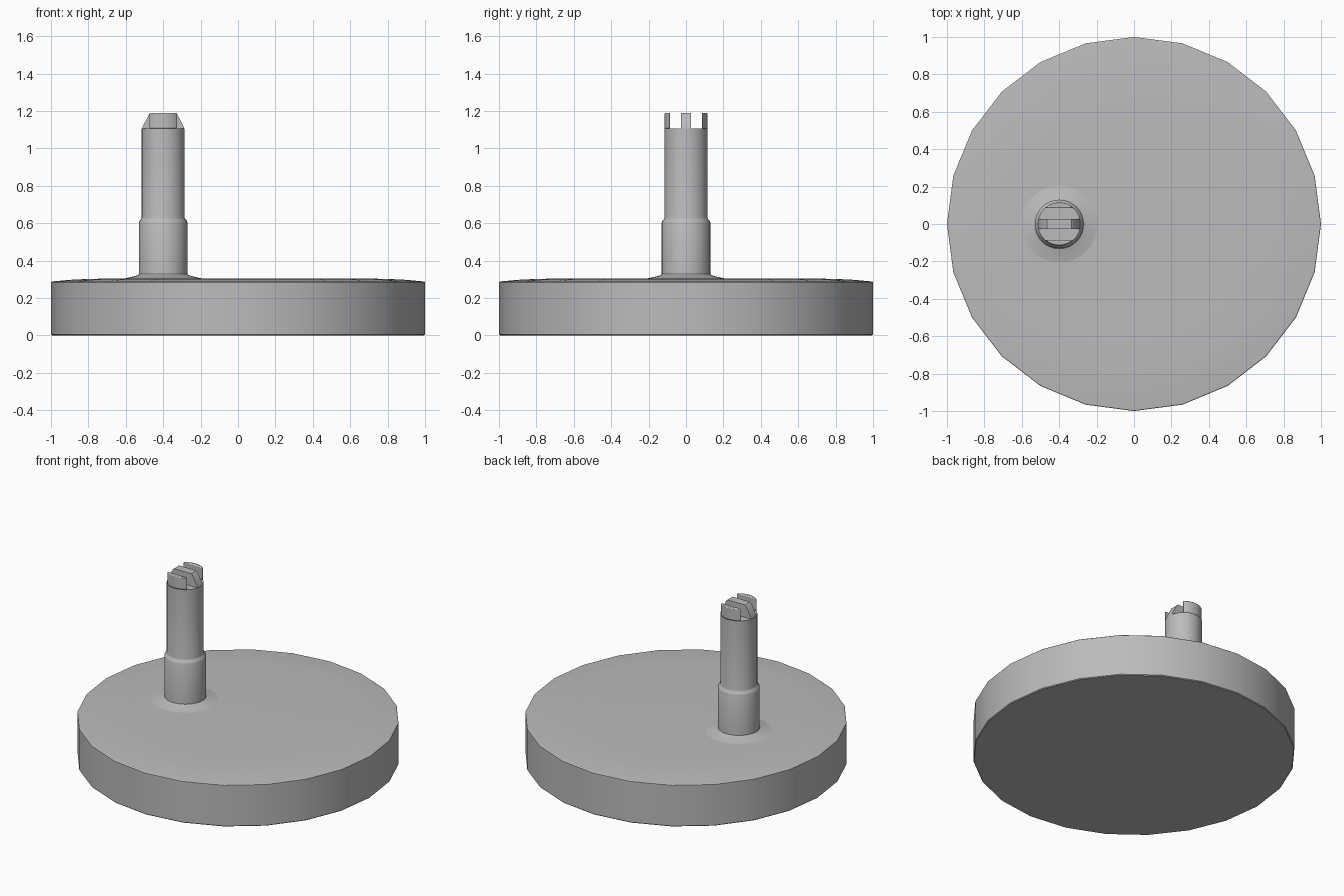
import bpy, bmesh
from math import sin, cos, pi, asin, radians

cube = bpy.data.objects.get("Cube")
if cube:
    bpy.data.objects.remove(cube, do_unlink=True)

PIN_X = -0.4
PIN_R = 0.115
SLOT_Z = 1.105
TOP_Z = 1.19

grey = bpy.data.materials.new("plain grey")
grey.use_nodes = True
GREY = (0.5, 0.5, 0.5, 1)
grey.diffuse_color = GREY
grey.node_tree.nodes["Principled BSDF"].inputs["Base Color"].default_value = GREY


def finish(name, bm, x=0, angle=30):
    bmesh.ops.recalc_face_normals(bm, faces=bm.faces)
    mesh = bpy.data.meshes.new(name)
    bm.to_mesh(mesh)
    bm.free()
    mesh.materials.append(grey)
    obj = bpy.data.objects.new(name, mesh)
    bpy.context.collection.objects.link(obj)
    obj.location.x = x
    bpy.ops.object.select_all(action="DESELECT")
    obj.select_set(True)
    bpy.context.view_layer.objects.active = obj
    bpy.ops.object.shade_smooth_by_angle(angle=radians(angle))
    return obj


def lathe(name, profile, sides, x=0, angle=30):
    """Spin (radius, height) pairs round z and cap both ends."""
    bm = bmesh.new()
    rings = [[bm.verts.new((r * cos(2 * pi * i / sides), r * sin(2 * pi * i / sides), z))
              for i in range(sides)] for r, z in profile]
    for low, high in zip(rings, rings[1:]):
        for i in range(sides):
            j = (i + 1) % sides
            bm.faces.new((low[i], low[j], high[j], high[i]))
    bm.faces.new(rings[0])
    bm.faces.new(rings[-1])
    return finish(name, bm, x, angle)


def prism(name, points, offset, x=0):
    """Extrude a closed outline along an offset."""
    bm = bmesh.new()
    face = bm.faces.new([bm.verts.new(p) for p in points])
    moved = bmesh.ops.extrude_face_region(bm, geom=[face])["geom"]
    bmesh.ops.translate(bm, vec=offset,
                        verts=[g for g in moved if isinstance(g, bmesh.types.BMVert)])
    return finish(name, bm, x)


# Slightly domed round base
lathe("base_disc", [(0.995, 0), (1, 0.005), (1, 0.284), (0.995, 0.288), (0.9, 0.297),
                    (0.8, 0.302), (0.6, 0.305), (0.1, 0.305)], 24, angle=20)

# Shallow flare where the pin meets the base
lathe("pin_flare", [(0.22, 0.302), (0.19, 0.308), (0.16, 0.315), (0.135, 0.322),
                    (0.13, 0.328)], 32, PIN_X)

# Stepped pin
lathe("pin", [(0.13, 0.31), (0.13, 0.603), (0.126, 0.613), (0.117, 0.622),
              (PIN_R, 0.63), (PIN_R, SLOT_Z)], 32, PIN_X, 40)

# Outer prongs follow the round of the pin
start = asin(0.085 / PIN_R)
steps = 10
for side, label in ((-1, "front"), (1, "back")):
    arc = [start + (pi - 2 * start) * i / steps for i in range(steps + 1)]
    prong = prism(label + "_prong",
                  [(PIN_R * cos(a), side * PIN_R * sin(a), SLOT_Z) for a in arc],
                  (0, 0, TOP_Z - SLOT_Z), PIN_X)
    bevel = prong.modifiers.new("soft_edges", "BEVEL")
    bevel.width = 0.006
    bevel.segments = 2

# Centre prong with sloped ends
half = 0.028
prism("centre_prong",
      [(-0.112, -half, SLOT_Z), (0.112, -half, SLOT_Z), (0.11, -half, 1.115),
       (0.075, -half, 1.182), (0.066, -half, TOP_Z), (-0.066, -half, TOP_Z),
       (-0.075, -half, 1.182), (-0.11, -half, 1.115)],
      (0, 2 * half, 0), PIN_X)
